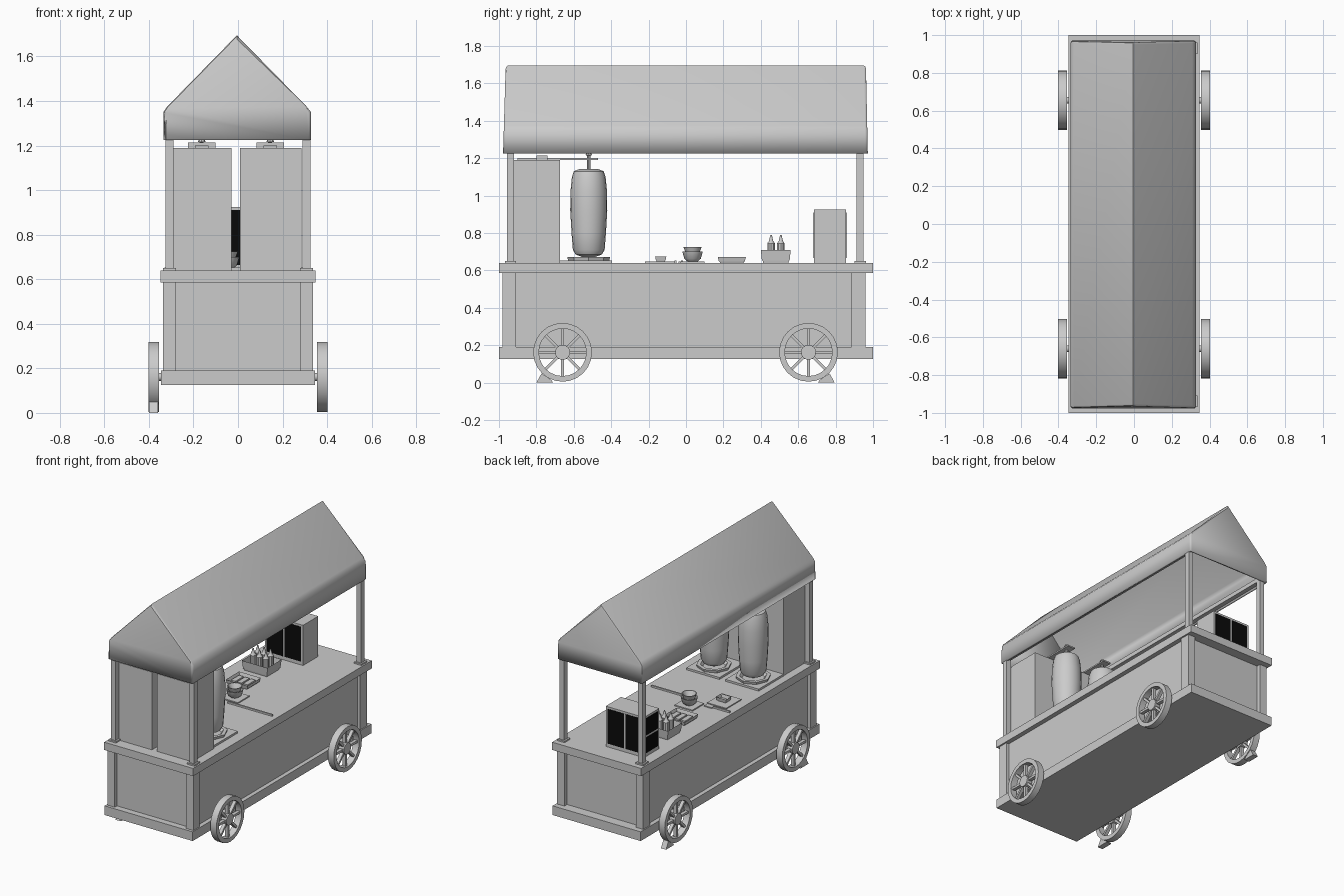
import bpy, bmesh, math
from mathutils import Matrix, Vector

if "Cube" in bpy.data.objects:
    bpy.data.objects.remove(bpy.data.objects["Cube"])


def material(name, v):
    m = bpy.data.materials.new(name)
    m.diffuse_color = (v, v, v, 1)
    m.use_nodes = True
    m.node_tree.nodes["Principled BSDF"].inputs["Base Color"].default_value = m.diffuse_color
    return m


GREY = material("light_grey", 0.6)
BLACK = material("black", 0.003)


def finish(name, bm, mat=GREY, smooth=False):
    bmesh.ops.recalc_face_normals(bm, faces=bm.faces)
    me = bpy.data.meshes.new(name)
    bm.to_mesh(me)
    bm.free()
    me.materials.append(mat)
    ob = bpy.data.objects.new(name, me)
    bpy.context.collection.objects.link(ob)
    if smooth:
        bpy.context.view_layer.objects.active = ob
        ob.select_set(True)
        bpy.ops.object.shade_smooth_by_angle(angle=math.radians(35))
        ob.select_set(False)
    return ob


def add_box(bm, x0, x1, y0, y1, z0, z1, rot=None):
    size = Matrix.Diagonal((x1 - x0, y1 - y0, z1 - z0, 1))
    mid = Matrix.Translation(((x0 + x1) / 2, (y0 + y1) / 2, (z0 + z1) / 2))
    bmesh.ops.create_cube(bm, size=1, matrix=(rot or Matrix()) @ mid @ size)


def box(name, x0, x1, y0, y1, z0, z1, mat=GREY):
    bm = bmesh.new()
    add_box(bm, x0, x1, y0, y1, z0, z1)
    return finish(name, bm, mat)


def prism(bm, pts, x0, x1):
    """Extrude a (y, z) outline along x."""
    f = bm.faces.new([bm.verts.new((x0, y, z)) for y, z in pts])
    r = bmesh.ops.extrude_face_region(bm, geom=[f])
    bmesh.ops.translate(bm, vec=(x1 - x0, 0, 0),
                        verts=[v for v in r["geom"] if isinstance(v, bmesh.types.BMVert)])


def lathe(name, prof, x, y, n=16, smooth=True, closed=False):
    """Spin an (r, z) profile about a vertical axis at x, y."""
    bm = bmesh.new()
    rings = [[bm.verts.new((x + r * math.cos(2 * math.pi * i / n),
                            y + r * math.sin(2 * math.pi * i / n), z))
              for i in range(n)] for r, z in prof]
    pairs = list(zip(rings, rings[1:]))
    if closed:
        pairs.append((rings[-1], rings[0]))
    for a, b in pairs:
        for i in range(n):
            j = (i + 1) % n
            bm.faces.new((a[i], a[j], b[j], b[i]))
    if not closed:
        bm.faces.new(rings[0])
        bm.faces.new(rings[-1])
    return finish(name, bm, GREY, smooth)


def tray(name, x0, x1, y0, y1, z0, z1, flare=0.012, wall=0.008):
    """Open container with slightly flared walls."""
    bm = bmesh.new()
    add_box(bm, x0, x1, y0, y1, z0, z1)
    mx, my = (x0 + x1) / 2, (y0 + y1) / 2
    for v in bm.verts:
        if v.co.z < z0 + 1e-4:
            v.co.x -= math.copysign(flare, v.co.x - mx)
            v.co.y -= math.copysign(flare, v.co.y - my)
    bm.normal_update()
    top = [f for f in bm.faces if f.normal.z > 0.9]
    bmesh.ops.inset_region(bm, faces=top, thickness=wall)
    bmesh.ops.translate(bm, verts=top[0].verts, vec=(0, 0, -(z1 - z0) * 0.8))
    return finish(name, bm)


# Cart body: base, recessed panels, corner posts, counter
box("base", -0.345, 0.345, -1, 1, 0.125, 0.19)
box("body_panels", -0.315, 0.315, -0.955, 0.93, 0.19, 0.585)
box("counter", -0.348, 0.348, -1, 1, 0.585, 0.64)
for s in (-1, 1):
    xs = sorted((s * 0.28, s * 0.337))
    xp = sorted((s * 0.29, s * 0.325))
    xf = sorted((s * 0.278, s * 0.337))
    for y0, y1, p0, p1 in ((-0.98, -0.91, -0.957, -0.92), (0.885, 0.96, 0.912, 0.95)):
        box("corner_post", *xs, y0, y1, 0.19, 0.585)
        box("canopy_post", *xp, p0, p1, 0.64, 1.25)
        box("post_foot", *xf, p0 - 0.012, p1 + 0.012, 0.64, 0.65)
    box("canopy_rail", *xp, -0.95, 0.945, 1.235, 1.265)

# Canopy: gabled shell open at the bottom
bm = bmesh.new()
outline = [(-0.335, 1.225), (-0.335, 1.35), (-0.318, 1.375), (-0.005, 1.695),
           (0.308, 1.375), (0.328, 1.35), (0.328, 1.225)]
ends = []
for y, t in ((-0.978, 0.014), (0.972, -0.010)):
    ends.append([bm.verts.new((x, y + t * (z - 1.225) / 0.47, z)) for x, z in outline])
bm.faces.new(ends[0])
bm.faces.new(ends[1])
for i in range(len(outline) - 1):
    bm.faces.new((ends[0][i], ends[0][i + 1], ends[1][i + 1], ends[1][i]))
rim = [e for e in bm.edges if len(e.link_faces) == 2
       and abs(e.verts[0].co.y - e.verts[1].co.y) < 0.1]
bmesh.ops.bevel(bm, geom=rim, offset=0.012, segments=2, affect='EDGES', profile=0.5)
canopy = finish("canopy", bm, GREY, True)
mod = canopy.modifiers.new("thickness", 'SOLIDIFY')
mod.thickness = 0.015
mod.offset = -1


# Wheels: rim ring, hub, eight spokes, axle
def wheel(s, yc):
    bm = bmesh.new()
    n, zc = 24, 0.162
    rings = []
    for r, x in ((0.157, 0.355), (0.157, 0.402), (0.127, 0.402), (0.127, 0.355)):
        rings.append([bm.verts.new((s * x, yc + r * math.cos(2 * math.pi * i / n),
                                    zc + r * math.sin(2 * math.pi * i / n))) for i in range(n)])
    for k in range(4):
        a, b = rings[k], rings[(k + 1) % 4]
        for i in range(n):
            j = (i + 1) % n
            bm.faces.new((a[i], a[j], b[j], b[i]))
    turn = Matrix.Translation((s * 0.378, yc, zc)) @ Matrix.Rotation(math.pi / 2, 4, 'Y')
    bmesh.ops.create_cone(bm, cap_ends=True, segments=16, radius1=0.04, radius2=0.04,
                          depth=0.042, matrix=turn)
    back = Matrix.Translation((s * 0.345, yc, zc)) @ Matrix.Rotation(math.pi / 2, 4, 'Y')
    bmesh.ops.create_cone(bm, cap_ends=True, segments=12, radius1=0.018, radius2=0.018,
                          depth=0.05, matrix=back)
    for i in range(8):
        rot = Matrix.Translation((s * 0.378, yc, zc)) @ Matrix.Rotation(i * math.pi / 4, 4, 'X')
        add_box(bm, -0.012, 0.012, -0.008, 0.008, 0.035, 0.13, rot)
    finish("wheel", bm, GREY, True)


for s in (-1, 1):
    for yc in (-0.66, 0.655):
        wheel(s, yc)

# Wheel chocks on the left side
for d, y in ((-1, -0.66), (1, 0.655)):
    bm = bmesh.new()
    prism(bm, [(y + d * a, z) for a, z in
               ((0.14, 0), (0.05, 0), (0.06, 0.014), (0.085, 0.03), (0.112, 0.05))], -0.4, -0.36)
    finish("wheel_chock", bm)

# Two upright grills, each with an arm, drip plate and meat spit
MEAT = [(0.035, 0.672), (0.07, 0.685), (0.085, 0.71), (0.092, 0.80), (0.099, 0.92),
        (0.098, 1.02), (0.09, 1.10), (0.08, 1.13), (0.05, 1.142)]
for x0, x1 in ((-0.29, -0.03), (0.01, 0.285)):
    xc, yc = (x0 + x1) / 2 - 0.003, -0.52
    box("grill_cabinet", x0, x1, -0.92, -0.675, 0.64, 1.19)
    box("spit_arm", xc - 0.03, xc + 0.03, -0.9, -0.47, 1.19, 1.2)
    box("arm_clamp", xc - 0.062, xc + 0.062, -0.8, -0.74, 1.19, 1.214)
    box("drip_plate", xc - 0.13, xc + 0.13, -0.673, -0.395, 0.64, 0.654)
    lathe("drip_ring", [(0.075, 0.654), (0.11, 0.654), (0.115, 0.672), (0.09, 0.672)],
          xc, yc, 8, False, True)
    lathe("spit_rod", [(0.009, 0.65), (0.009, 1.215), (0.018, 1.216), (0.012, 1.228)], xc, yc, 8)
    lathe("meat", MEAT, xc, yc, 20)

# Warming cabinet with dark windows
X0, X1, Y0, Y1 = -0.27, 0.03, 0.685, 0.855
box("warming_cabinet", X0, X1, Y0, Y1, 0.64, 0.925)
for a, b in ((X0 + 0.015, -0.127), (-0.113, X1 - 0.015)):
    box("front_window", a, b, Y0 - 0.003, Y0 + 0.002, 0.665, 0.91, BLACK)
    box("back_window", a, b, Y1 - 0.002, Y1 + 0.003, 0.665, 0.91, BLACK)
for a, b in ((0.665, 0.775), (0.79, 0.91)):
    box("side_window", X0 - 0.003, X0 + 0.002, Y0 + 0.018, Y1 - 0.018, a, b, BLACK)

# Basket of sauce bottles
tray("bottle_basket", -0.25, -0.05, 0.40, 0.56, 0.64, 0.71)
for i, x in enumerate((-0.2, -0.15, -0.1)):
    for y in (0.455, 0.507):
        lathe("bottle", [(0.021, 0.66), (0.021, 0.745), (0.012, 0.757), (0.009, 0.77),
                         (0.004, 0.79)], x, y, 10)

# Food tray with slices
tray("food_tray", -0.215, -0.045, 0.17, 0.32, 0.64, 0.672)
for i in range(3):
    box("slice", -0.195 + 0.047 * i, -0.16 + 0.047 * i, 0.2, 0.29, 0.65, 0.663)

# Nested bowls, chopping board, block, long skewer and spatula
lathe("large_bowl", [(0.028, 0.648), (0.045, 0.662), (0.056, 0.7), (0.05, 0.7), (0.03, 0.67)],
      -0.05, 0.035, 14)
lathe("small_bowl", [(0.03, 0.675), (0.05, 0.725), (0.044, 0.725), (0.025, 0.685)],
      -0.05, 0.035, 14)
box("bowl_mat", -0.12, 0.02, -0.03, 0.1, 0.64, 0.648)
box("chopping_board", -0.28, -0.13, -0.22, -0.05, 0.64, 0.647)
tray("small_dish", -0.24, -0.16, -0.165, -0.105, 0.647, 0.675, 0.008, 0.006)
box("skewer", -0.04, 0.31, -0.062, -0.05, 0.64, 0.652)
box("spatula_handle", -0.33, -0.2, -0.028, -0.016, 0.64, 0.652)
box("spatula_blade", -0.2, -0.14, -0.04, -0.004, 0.64, 0.647)
